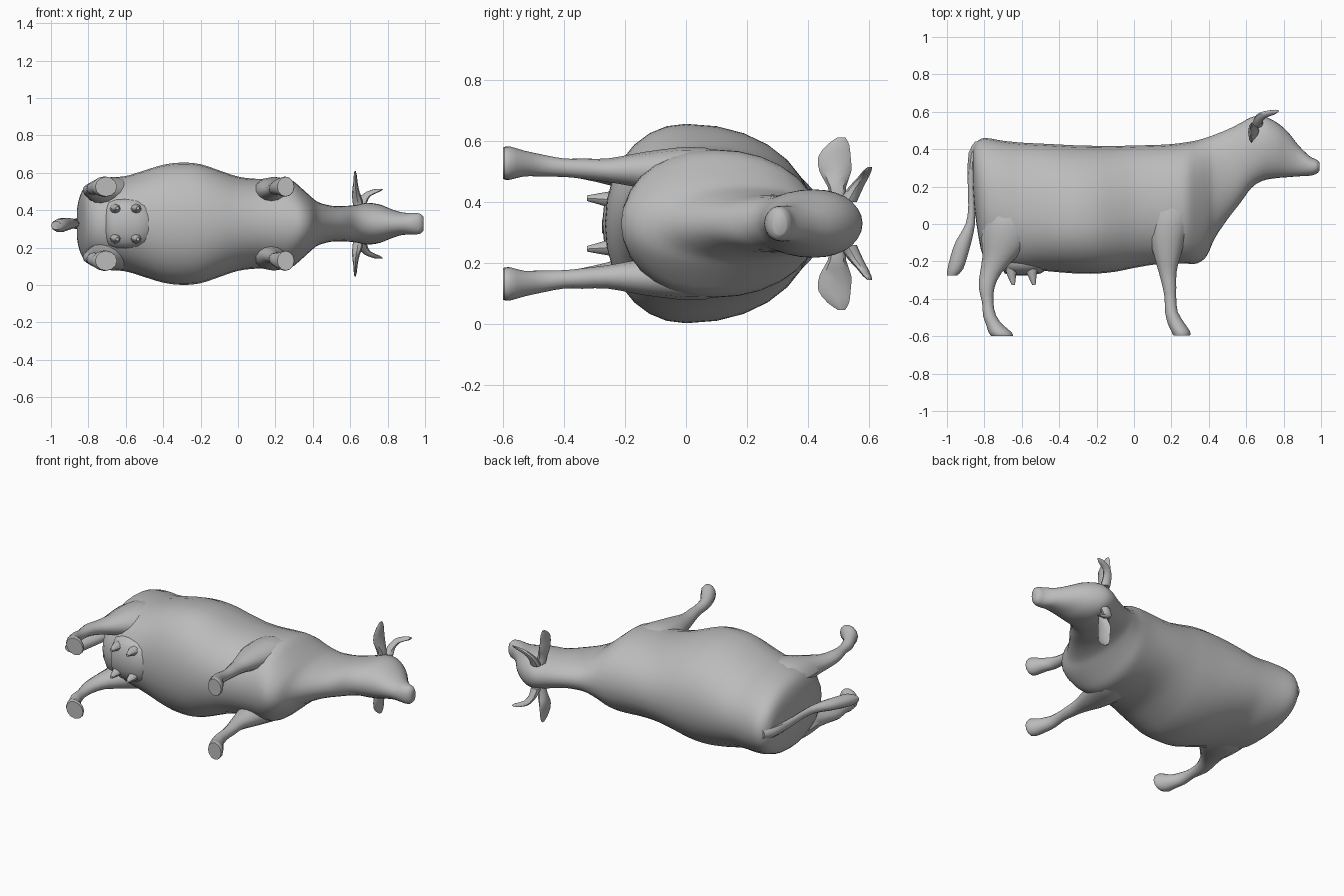
import bpy, math
from mathutils import Vector

MID = 0.328  # height of the animal's plane of symmetry (it lies on its side)
grey = bpy.data.materials.new("plain grey")
grey.diffuse_color = (0.5, 0.5, 0.5, 1)


def smooth_stations(rows, steps):
    """Catmull-Rom interpolation between rows of numbers."""
    out = []
    for i in range(len(rows) - 1):
        p = [rows[max(0, min(len(rows) - 1, i + k))] for k in (-1, 0, 1, 2)]
        for s in range(steps):
            t = s / steps
            out.append([0.5 * (2 * b + (c - a) * t + (2 * a - 5 * b + 4 * c - d) * t * t
                               + (3 * b - a - 3 * c + d) * t ** 3)
                        for a, b, c, d in zip(*p)])
    return out + [list(rows[-1])]


def skin(name, rings):
    """Join equal rings into a closed, smooth-shaded tube."""
    n = len(rings[0])
    verts = [v for r in rings for v in r]
    faces = [(i * n + j, i * n + (j + 1) % n, (i + 1) * n + (j + 1) % n, (i + 1) * n + j)
             for i in range(len(rings) - 1) for j in range(n)]
    faces += [tuple(range(n))[::-1], tuple(range(len(verts) - n, len(verts)))]
    me = bpy.data.meshes.new(name)
    me.from_pydata(verts, [], faces)
    me.materials.append(grey)
    ob = bpy.data.objects.new(name, me)
    bpy.context.collection.objects.link(ob)
    bpy.ops.object.select_all(action='DESELECT')
    ob.select_set(True)
    bpy.context.view_layer.objects.active = ob
    bpy.ops.object.mode_set(mode='EDIT')
    bpy.ops.mesh.select_all(action='SELECT')
    bpy.ops.mesh.normals_make_consistent(inside=False)
    bpy.ops.object.mode_set(mode='OBJECT')
    bpy.ops.object.shade_smooth_by_angle(angle=math.radians(45))
    return ob


def power(v, e):
    return math.copysign(abs(v) ** e, v)


def trunk(name, rows, n=28, steps=3):
    """Rows: x, back, belly, half width, level of greatest width."""
    rings = []
    for x, top, bot, hw, wide in smooth_stations(rows, steps):
        ring = []
        for k in range(n):
            a = 2 * math.pi * k / n
            s = math.sin(a)
            y = wide + power(s, 0.95) * ((top - wide) if s > 0 else (wide - bot))
            ring.append((x, y, MID + hw * power(math.cos(a), 0.95)))
        rings.append(ring)
    return skin(name, rings)


def limb(name, rows, axis, n=10, steps=2, side=1):
    """Rows: x, y, offset from mid plane, two radii; rings square to the axis."""
    u = Vector((1, 0, 0))
    v = Vector((0, 0, 1)) if axis == 'y' else Vector((0, 1, 0))
    rings = []
    for x, y, z, ru, rv in smooth_stations(rows, steps):
        c = Vector((x, y, MID + side * z))
        rings.append([c + u * ru * math.cos(2 * math.pi * k / n)
                      + v * rv * math.sin(2 * math.pi * k / n) for k in range(n)])
    return skin(name, rings)


# Body, neck and head in one skin
trunk("body", [
    (-0.862, 0.40, 0.22, 0.07, 0.32), (-0.845, 0.435, 0.02, 0.15, 0.24),
    (-0.80, 0.46, -0.19, 0.215, 0.12), (-0.70, 0.445, -0.24, 0.245, 0.08),
    (-0.60, 0.435, -0.25, 0.255, 0.04), (-0.50, 0.43, -0.25, 0.285, 0.02),
    (-0.40, 0.425, -0.258, 0.315, 0.00), (-0.30, 0.42, -0.265, 0.327, 0.00),
    (-0.20, 0.418, -0.265, 0.318, 0.00), (-0.10, 0.417, -0.255, 0.285, 0.02),
    (0.00, 0.42, -0.235, 0.252, 0.05), (0.10, 0.422, -0.218, 0.24, 0.08),
    (0.20, 0.427, -0.21, 0.243, 0.09), (0.28, 0.437, -0.212, 0.236, 0.09),
    (0.34, 0.448, -0.21, 0.19, 0.10), (0.39, 0.463, -0.17, 0.145, 0.13),
    (0.43, 0.477, -0.08, 0.115, 0.19), (0.50, 0.505, 0.025, 0.096, 0.27),
    (0.57, 0.54, 0.115, 0.095, 0.34), (0.63, 0.572, 0.195, 0.10, 0.39),
    (0.69, 0.577, 0.232, 0.112, 0.42), (0.76, 0.545, 0.245, 0.102, 0.41),
    (0.82, 0.495, 0.25, 0.078, 0.38), (0.88, 0.42, 0.255, 0.06, 0.34),
    (0.94, 0.362, 0.258, 0.058, 0.31), (0.975, 0.345, 0.268, 0.053, 0.305),
    (0.992, 0.33, 0.285, 0.036, 0.307)])

for side, label in ((1, "upper"), (-1, "lower")):
    # Hind leg: thigh, hock, shin, fetlock, hoof
    limb(label + "_hind_leg", [
        (-0.66, 0.16, 0.14, 0.08, 0.05), (-0.66, 0.04, 0.165, 0.14, 0.082),
        (-0.68, -0.08, 0.165, 0.135, 0.08), (-0.715, -0.17, 0.165, 0.095, 0.062),
        (-0.765, -0.26, 0.17, 0.058, 0.042), (-0.788, -0.34, 0.18, 0.042, 0.034),
        (-0.782, -0.42, 0.185, 0.03, 0.027), (-0.772, -0.49, 0.19, 0.035, 0.036),
        (-0.745, -0.54, 0.197, 0.045, 0.04), (-0.715, -0.58, 0.198, 0.062, 0.055),
        (-0.705, -0.60, 0.198, 0.058, 0.052)], 'y', 12, 2, side)
    # Foreleg: shoulder, knee, shin, fetlock, hoof
    limb(label + "_foreleg", [
        (0.22, 0.20, 0.15, 0.09, 0.05), (0.20, 0.06, 0.175, 0.115, 0.075),
        (0.18, -0.08, 0.175, 0.095, 0.068), (0.178, -0.18, 0.175, 0.068, 0.052),
        (0.18, -0.26, 0.175, 0.047, 0.038), (0.19, -0.34, 0.18, 0.036, 0.033),
        (0.195, -0.40, 0.183, 0.031, 0.03), (0.20, -0.47, 0.19, 0.034, 0.036),
        (0.225, -0.53, 0.197, 0.045, 0.042), (0.25, -0.575, 0.198, 0.05, 0.054),
        (0.255, -0.595, 0.198, 0.045, 0.052)], 'y', 12, 2, side)
    # Ear: thin leaf held out sideways
    limb(label + "_ear", [
        (0.645, 0.50, 0.07, 0.025, 0.025), (0.64, 0.495, 0.12, 0.028, 0.03),
        (0.63, 0.49, 0.17, 0.02, 0.052), (0.628, 0.487, 0.22, 0.012, 0.053),
        (0.627, 0.50, 0.26, 0.008, 0.035), (0.626, 0.51, 0.283, 0.003, 0.012)],
        'z', 8, 2, side)
    # Horn: sweeps sideways and then forward and up
    limb(label + "_horn", [
        (0.66, 0.53, 0.07, 0.03, 0.03), (0.665, 0.555, 0.115, 0.026, 0.025),
        (0.685, 0.58, 0.15, 0.026, 0.018), (0.725, 0.594, 0.172, 0.035, 0.014),
        (0.755, 0.604, 0.186, 0.022, 0.007)], 'z', 8, 2, side)
    # Teats
    for i, x in enumerate((-0.655, -0.545)):
        limb(f"{label}_teat_{i + 1}", [
            (x, -0.22, 0.075, 0.035, 0.035), (x, -0.27, 0.08, 0.025, 0.022),
            (x + 0.01, -0.325, 0.083, 0.009, 0.009)], 'y', 8, 2, side)

# Udder
trunk("udder", [
    (-0.72, -0.17, -0.20, 0.05, -0.18), (-0.69, -0.10, -0.265, 0.12, -0.19),
    (-0.60, -0.10, -0.275, 0.135, -0.20), (-0.50, -0.10, -0.265, 0.12, -0.19),
    (-0.44, -0.15, -0.22, 0.06, -0.18)], 16, 2)

# Tail with tuft
limb("tail", [
    (-0.815, 0.44, 0, 0.035, 0.035), (-0.862, 0.38, 0, 0.022, 0.03),
    (-0.872, 0.25, 0, 0.018, 0.025), (-0.868, 0.10, 0, 0.018, 0.022),
    (-0.875, 0.00, 0, 0.025, 0.024), (-0.91, -0.09, 0, 0.042, 0.032),
    (-0.935, -0.17, -0.005, 0.045, 0.036), (-0.955, -0.24, -0.01, 0.042, 0.036),
    (-0.972, -0.275, -0.01, 0.028, 0.022)], 'y', 10, 2)
